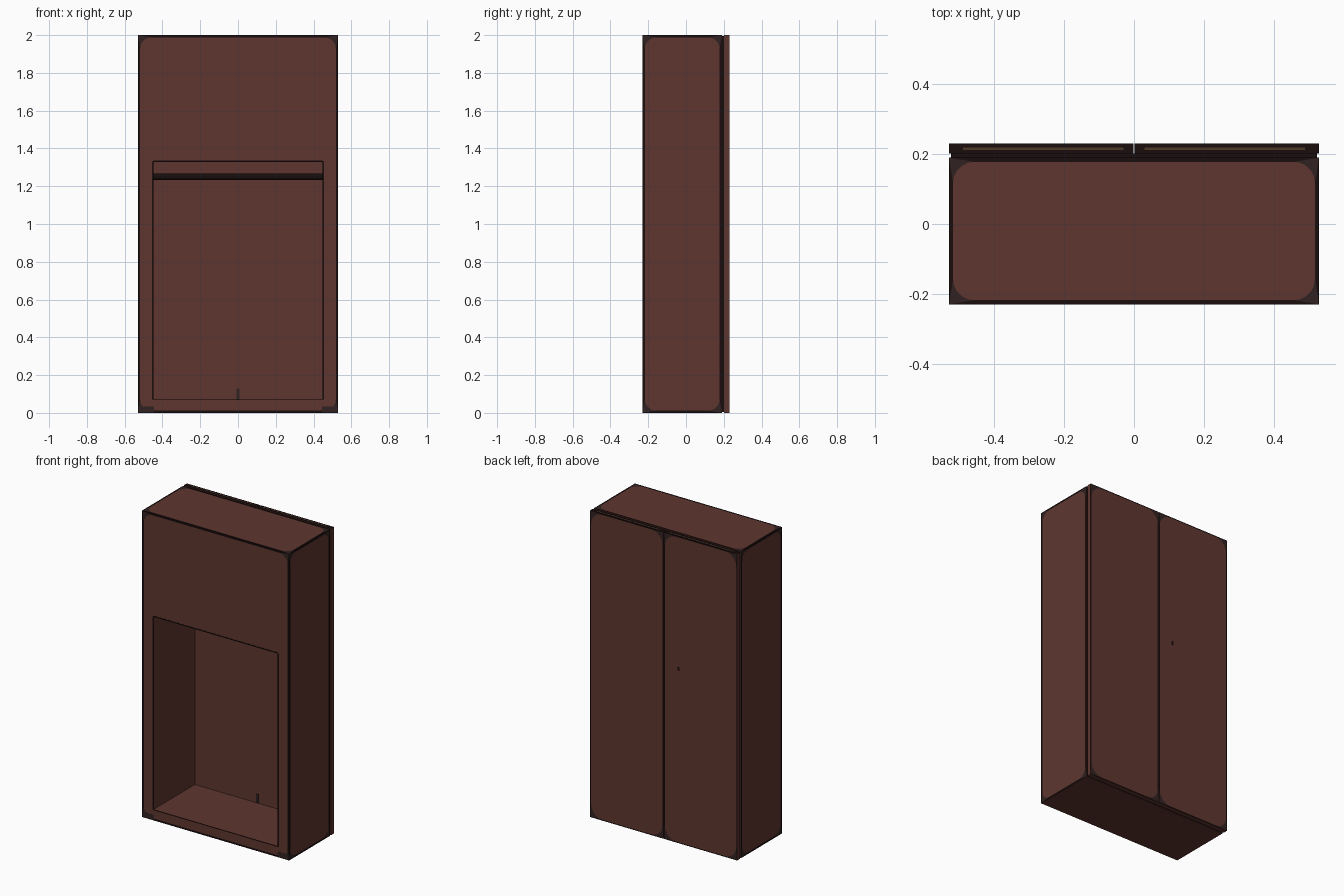
import bpy, bmesh, math
from mathutils import Vector

if "Cube" in bpy.data.objects:
    bpy.data.objects.remove(bpy.data.objects["Cube"])


def mat(name, col):
    m = bpy.data.materials.new(name)
    m.diffuse_color = (*col, 1)
    m.use_nodes = True
    m.node_tree.nodes["Principled BSDF"].inputs["Base Color"].default_value = m.diffuse_color
    return m


WOOD = mat("red brown wood", (0.112, 0.037, 0.029))
DARK = mat("worn dark edge", (0.030, 0.016, 0.015))
BLACK = mat("black brown seam", (0.010, 0.004, 0.004))
TAN = mat("olive brown strip", (0.075, 0.038, 0.022))
MATS = [WOOD, DARK, BLACK, TAN]


def box(name, lo, hi, worn=(), index=0, margin=0.012, radius=0.06):
    """Box; faces whose normal is listed in worn get a dark rounded border."""
    bm = bmesh.new()
    bmesh.ops.create_cube(bm, size=1)
    lo, hi = Vector(lo), Vector(hi)
    for v in bm.verts:
        v.co = Vector([lo[i] + (v.co[i] + 0.5) * (hi[i] - lo[i]) for i in range(3)])
    bm.normal_update()
    for f in list(bm.faces):
        f.material_index = index
        if not any(f.normal.dot(Vector(w)) > 0.9 for w in worn):
            continue
        cs = list(f.verts)
        bmesh.ops.delete(bm, geom=[f], context='FACES_ONLY')
        arcs = []
        for i, c in enumerate(cs):
            a = (cs[i - 1].co - c.co).normalized()
            b = (cs[(i + 1) % 4].co - c.co).normalized()
            mid = c.co + (a + b) * (margin + radius)
            arc = []
            for k in range(6):
                t = math.pi / 2 * k / 5
                arc.append(bm.verts.new(mid - radius * (a * math.sin(t) + b * math.cos(t))))
            arcs.append(arc)
        bm.faces.new([v for arc in arcs for v in arc]).material_index = 0
        for i in range(4):
            for k in range(5):
                bm.faces.new((cs[i], arcs[i][k + 1], arcs[i][k])).material_index = 1
            j = (i + 1) % 4
            bm.faces.new((cs[i], cs[j], arcs[j][0], arcs[i][-1])).material_index = 2
    bmesh.ops.recalc_face_normals(bm, faces=bm.faces[:])
    me = bpy.data.meshes.new(name)
    bm.to_mesh(me)
    bm.free()
    for m in MATS:
        me.materials.append(m)
    ob = bpy.data.objects.new(name, me)
    bpy.context.collection.objects.link(ob)
    return ob


L, R, F, B, T = (-1, 0, 0), (1, 0, 0), (0, -1, 0), (0, 1, 0), (0, 0, 1)

# cabinet body and the recessed dark seam behind the doors
body = box("cabinet_body", (-0.53, -0.23, 0), (0.53, 0.19, 2), (L, R, F, T))
core = box("door_seam", (-0.524, 0.19, 0.004), (0.524, 0.202, 1.994), index=2)

# cutter for the open front recess
cutter = box("recess_cutter", (-0.45, -0.4, 0.07), (0.45, 0.198, 1.33))
cutter.hide_render = True
cutter.display_type = 'WIRE'
for ob in (body, core):
    mod = ob.modifiers.new("recess", 'BOOLEAN')
    mod.object = cutter
    mod.operation = 'DIFFERENCE'
    mod.solver = 'EXACT'

# pair of doors on the back, with strips on their top edges
for s, side in ((-1, "left"), (1, "right")):
    x0, x1 = sorted((s * 0.002, s * 0.53))
    box(side + "_door", (x0, 0.202, 0), (x1, 0.23, 2), (B,), margin=0.006, radius=0.08)
    box(side + "_door_top_edge", (x0, 0.202, 1.9985), (x1, 0.23, 2.0005), index=2)
    x0, x1 = sorted((s * 0.03, s * 0.49))
    box(side + "_top_strip", (x0, 0.212, 1.999), (x1, 0.219, 2.001), index=3)
    # dark edge line beside the opening
    x0, x1 = sorted((s * 0.448, s * 0.456))
    box(side + "_opening_edge", (x0, -0.231, 0.07), (x1, -0.229, 1.33), index=2)
    # dark worn foot of each stile
    x0, x1 = sorted((s * 0.445, s * 0.529))
    box(side + "_stile_foot", (x0, -0.231, 0.001), (x1, -0.229, 0.035), index=1)

# edge lines above and below the opening
box("opening_top_edge", (-0.45, -0.231, 1.328), (0.45, -0.229, 1.335), index=2)
box("opening_floor_edge", (-0.45, -0.231, 0.067), (0.45, -0.229, 0.071), index=2)

# small marks: keyhole on the back door and scuff in the recess
box("keyhole", (-0.115, 0.2295, 1.125), (-0.1, 0.231, 1.15), index=2)
box("recess_scuff", (-0.008, 0.196, 0.07), (0.008, 0.1985, 0.13), index=1)

# clothes rail across the recess
bpy.ops.mesh.primitive_cylinder_add(vertices=16, radius=0.018, depth=0.9,
                                    location=(0, 0, 1.25), rotation=(0, math.pi / 2, 0))
rail = bpy.context.object
rail.name = "clothes_rail"
rail.data.materials.append(BLACK)
bpy.ops.object.shade_smooth_by_angle()
